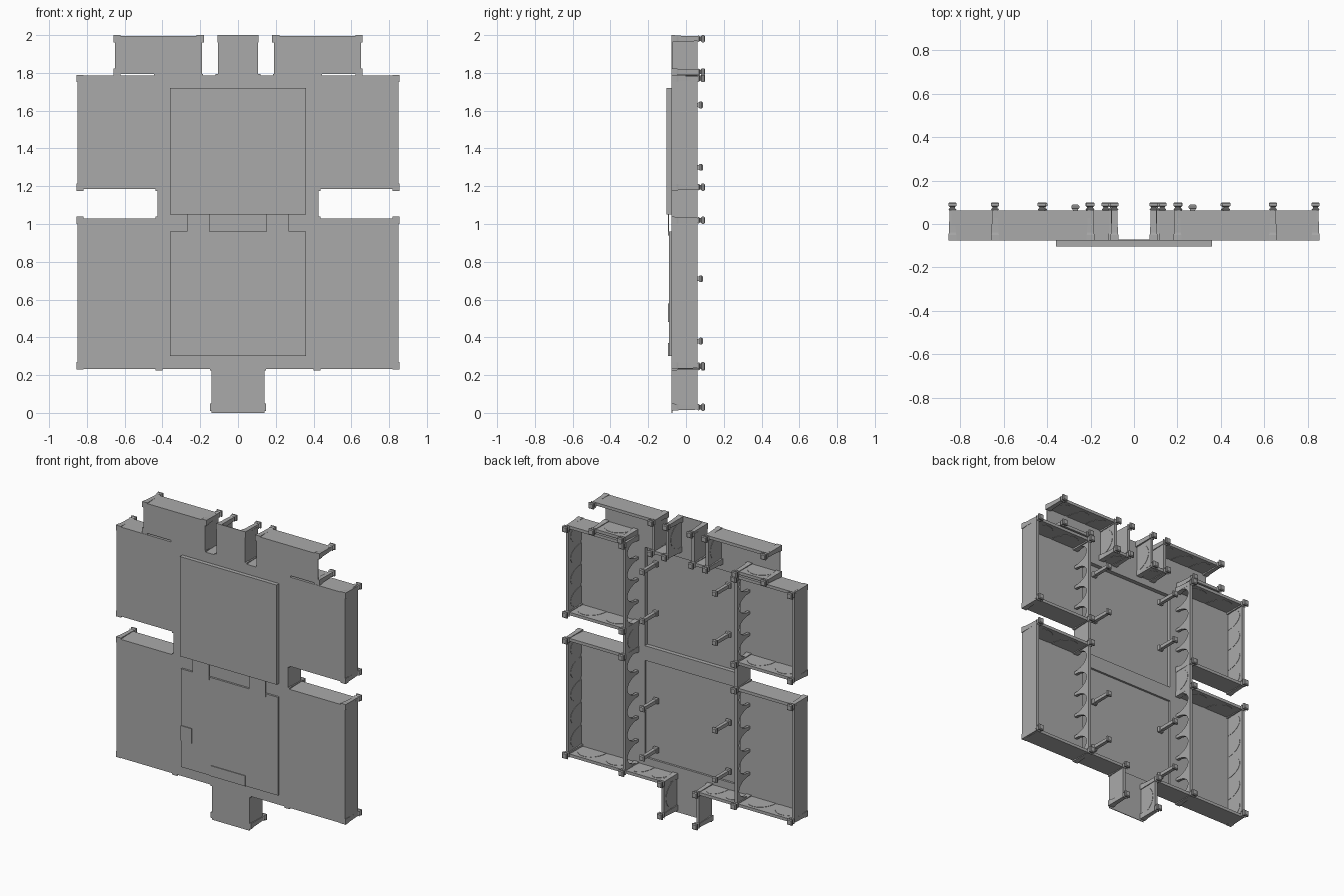
import bpy, bmesh, math

if "Cube" in bpy.data.objects:
    bpy.data.objects.remove(bpy.data.objects["Cube"])

GREY = bpy.data.materials.new("stone_grey")
GREY.diffuse_color = (0.40, 0.40, 0.40, 1)
GREY.use_nodes = True
GREY.node_tree.nodes["Principled BSDF"].inputs["Base Color"].default_value = GREY.diffuse_color
FLOOR, FRONT, TOP = -0.072, -0.077, 0.062   # floor inner face, floor front face, wall top (along y)
T = 0.02                                    # wall thickness


def finish(name, bm):
    bmesh.ops.recalc_face_normals(bm, faces=bm.faces)
    me = bpy.data.meshes.new(name)
    bm.to_mesh(me)
    bm.free()
    me.materials.append(GREY)
    ob = bpy.data.objects.new(name, me)
    bpy.context.collection.objects.link(ob)
    return ob


def add_box(bm, x0, x1, y0, y1, z0, z1):
    vs = bmesh.ops.create_cube(bm, size=1)["verts"]
    for v in vs:
        v.co.x = (x0, x1)[v.co.x > 0]
        v.co.y = (y0, y1)[v.co.y > 0]
        v.co.z = (z0, z1)[v.co.z > 0]


def add_prism(bm, pts, place, d0, d1):
    """Extrude an outline of (along, y) points between depths d0 and d1."""
    a = [bm.verts.new(place(u, y, d0)) for u, y in pts]
    b = [bm.verts.new(place(u, y, d1)) for u, y in pts]
    bm.faces.new(a)
    bm.faces.new(b[::-1])
    for i in range(len(pts)):
        j = (i + 1) % len(pts)
        bm.faces.new((a[i], b[i], b[j], a[j]))


def arch(c, r, steps=12):
    return [(c - r * math.cos(math.pi * i / steps),
             FLOOR + 0.115 * math.sin(math.pi * i / steps)) for i in range(steps + 1)]


def wall(name, axis, at, u0, u1, arches=0, inside=0):
    """Wall along axis; inside=0 cuts open arches, +-1 adds blind arches on that side."""
    bm = bmesh.new()
    if axis == "x":
        place = lambda u, y, d: (u, y, at + d)
    else:
        place = lambda u, y, d: (at + d, y, u)
    pitch = (u1 - u0) / max(arches, 1)
    bays = [arch(u0 + pitch * (i + 0.5), pitch * 0.44) for i in range(arches)]
    base = FLOOR if (arches and not inside) else FRONT
    outline = [(u0, base)]
    if not inside:
        for bay in bays:
            outline += bay
    outline += [(u1, base), (u1, TOP), (u0, TOP)]
    add_prism(bm, outline, place, -T / 2, T / 2)
    if inside:
        for bay in bays:
            add_prism(bm, bay, place, inside * T / 2, inside * (T / 2 + 0.002))
    finish(name, bm)


def post(name, x, z, profile):
    """Square post along y from (y, half width) rings."""
    bm = bmesh.new()
    rings = [[bm.verts.new((x + sx * h, y, z + sz * h))
              for sx, sz in ((-1, -1), (1, -1), (1, 1), (-1, 1))] for y, h in profile]
    for a, b in zip(rings, rings[1:]):
        for i in range(4):
            j = (i + 1) % 4
            bm.faces.new((a[i], a[j], b[j], b[i]))
    bm.faces.new(rings[0])
    bm.faces.new(rings[-1][::-1])
    finish(name, bm)


# floor: centre strips, then mirrored side pieces, leaving two sunken bays
bm = bmesh.new()
for w, z0, z1 in ((0.42, 0.24, 0.30), (0.42, 0.96, 1.05), (0.42, 1.72, 1.78),
                  (0.10, 1.78, 2.0), (0.14, 0.0, 0.24)):
    add_box(bm, -w, w, FRONT, FLOOR, z0, z1)
for x0, x1, z0, z1 in ((0.36, 0.42, 0.30, 0.96), (0.36, 0.42, 1.05, 1.72),
                       (0.42, 0.85, 0.24, 1.03), (0.42, 0.85, 1.185, 1.785),
                       (0.20, 0.42, 1.78, 1.995), (0.42, 0.65, 1.795, 1.995)):
    add_box(bm, x0, x1, FRONT, FLOOR, z0, z1)
    add_box(bm, -x1, -x0, FRONT, FLOOR, z0, z1)
finish("floor", bm)

# sunken bays that stand out on the front
for name, y, z0, z1 in (("upper_bay", -0.104, 1.05, 1.72), ("lower_bay", -0.090, 0.30, 0.96)):
    bm = bmesh.new()
    add_box(bm, -0.36, 0.36, y, y + 0.004, z0, z1)
    e = 0.004
    for s in (-0.36, 0.36 - e):
        add_box(bm, s, s + e, y, FLOOR, z0, z1)
    for z in (z0, z1 - e):
        add_box(bm, -0.36, 0.36, y, FLOOR, z, z + e)
    finish(name, bm)

# thin steps on the lower bay
for i, (x0, x1, z0, z1) in enumerate(((-0.36, -0.28, 0.48, 0.58), (-0.14, 0.12, 0.30, 0.37),
                                      (-0.27, -0.15, 0.94, 1.05), (0.15, 0.27, 0.94, 1.05))):
    bm = bmesh.new()
    add_box(bm, x0, x1, -0.095, -0.089, z0, z1)
    finish("step_%d" % i, bm)

CORNER = [(FRONT, 0.019), (-0.05, 0.018), (-0.04, 0.016), (0.06, 0.013), (0.068, 0.018),
          (0.074, 0.011), (0.079, 0.012), (0.084, 0.019), (0.095, 0.019), (0.10, 0.014)]
INNER = [(FLOOR, 0.018), (-0.055, 0.017), (-0.05, 0.012), (0.06, 0.011), (0.068, 0.013),
         (0.073, 0.018), (0.083, 0.018), (0.089, 0.013)]

for s, side in ((1, "right"), (-1, "left")):
    def zwall(name, x, z0, z1, n=0, inside=0):
        wall(side + "_" + name, "z", s * x, z0, z1, n, s * inside)

    def xwall(name, z, x0, x1, n=0, inside=0):
        a, b = sorted((s * x0, s * x1))
        wall(side + "_" + name, "x", z, a, b, n, inside)

    # wing walls
    zwall("lower_outer_wall", 0.84, 0.25, 1.02, 5, -1)
    zwall("upper_outer_wall", 0.84, 1.195, 1.775, 4, -1)
    xwall("lower_wing_bottom", 0.243, 0.42, 0.84, 2, 1)
    xwall("lower_wing_top", 1.02, 0.42, 0.84, 2, -1)
    xwall("upper_wing_bottom", 1.195, 0.42, 0.84, 2, 1)
    xwall("upper_wing_top", 1.775, 0.42, 0.84, 2, -1)
    # open arcades between hall and wings
    zwall("lower_arcade", 0.415, 0.25, 1.02, 5)
    zwall("neck_wall", 0.415, 1.02, 1.195, 1, -1)
    zwall("upper_arcade", 0.415, 1.195, 1.775, 4)
    # end walls, porch and top arms
    xwall("hall_bottom", 0.243, 0.13, 0.42, 2, 1)
    zwall("porch_wall", 0.13, 0.02, 0.243, 1, -1)
    xwall("notch_wall", 1.775, 0.095, 0.20, 1, -1)
    zwall("top_porch_wall", 0.095, 1.775, 1.98, 1, -1)
    zwall("arm_inner_wall", 0.20, 1.775, 1.985, 1, 1)
    xwall("arm_top_wall", 1.985, 0.20, 0.645, 3, -1)
    xwall("arm_bottom_wall", 1.805, 0.42, 0.645, 1, 1)

    # corner posts
    for i, (x, z) in enumerate(((0.836, 0.25), (0.836, 1.02), (0.836, 1.195), (0.836, 1.77),
                                (0.418, 0.243), (0.418, 1.02), (0.418, 1.195), (0.418, 1.77),
                                (0.425, 1.805), (0.64, 1.805), (0.64, 1.981), (0.20, 1.981),
                                (0.205, 1.775), (0.09, 1.981), (0.10, 1.775),
                                (0.13, 0.243), (0.13, 0.03))):
        post("%s_corner_post_%d" % (side, i), s * x, z, CORNER)
    # free standing hall columns
    for i, z in enumerate((0.38, 0.71, 1.30, 1.63)):
        post("%s_hall_column_%d" % (side, i), s * 0.27, z, INNER)
